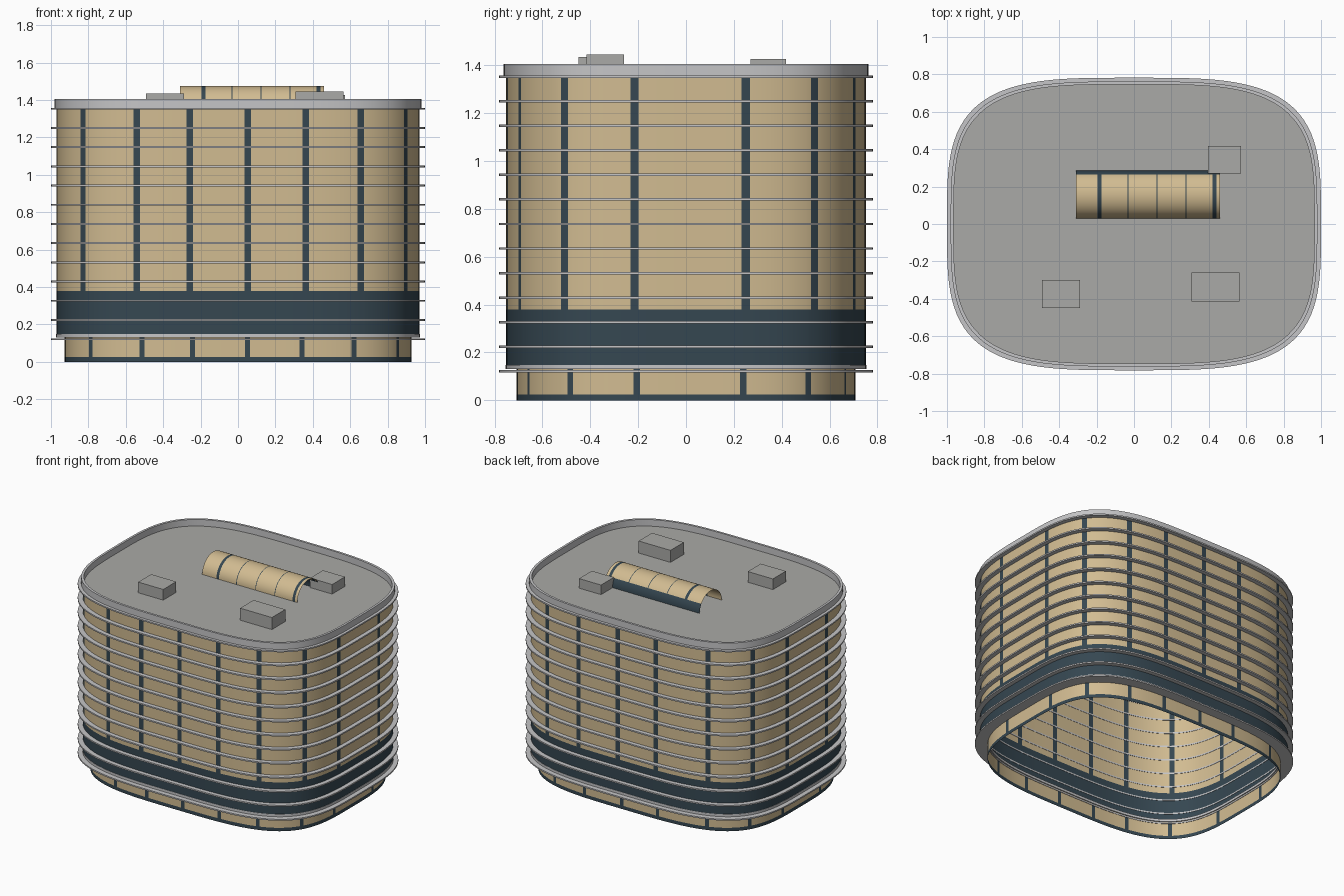
import bpy, math

if "Cube" in bpy.data.objects:
    bpy.data.objects.remove(bpy.data.objects["Cube"])

# Colours
def material(name, rgb):
    m = bpy.data.materials.new(name)
    m.diffuse_color = (*rgb, 1)
    m.use_nodes = True
    m.node_tree.nodes["Principled BSDF"].inputs["Base Color"].default_value = m.diffuse_color
    return m

TAN = material("tan_panel", (0.64, 0.50, 0.285))
DARK = material("dark_glass", (0.036, 0.063, 0.083))
LIGHT = material("light_grey", (0.56, 0.56, 0.57))
ROOF = material("roof_grey", (0.40, 0.40, 0.385))

A, B, N = 1.0, 0.782, 3.6      # half sizes and squareness of the rounded plan


def radius(t, off):
    return (abs(math.cos(t) / (A + off)) ** N + abs(math.sin(t) / (B + off)) ** N) ** (-1 / N)


def point(t, off, z):
    r = radius(t, off)
    return (r * math.cos(t), r * math.sin(t), z)


def build(name, verts, faces, mats, indices=None):
    me = bpy.data.meshes.new(name)
    me.from_pydata(verts, [], faces)
    for m in mats:
        me.materials.append(m)
    if indices:
        me.polygons.foreach_set("material_index", indices)
    me.update()
    ob = bpy.data.objects.new(name, me)
    bpy.context.collection.objects.link(ob)
    bpy.ops.object.select_all(action='DESELECT')
    ob.select_set(True)
    bpy.context.view_layer.objects.active = ob
    bpy.ops.object.shade_smooth_by_angle(angle=math.radians(30))
    return ob


UNIFORM = [-math.pi + 2 * math.pi * i / 160 for i in range(160)]


def loft(name, profile, mats, closed=False, angles=UNIFORM, rule=None):
    """Sweep a profile of (offset, z) points around the rounded plan."""
    n, k = len(angles), len(profile)
    verts = [point(t, o, z) for o, z in profile for t in angles]
    faces, idx = [], []
    for j in range(k if closed else k - 1):
        j2 = (j + 1) % k
        for i in range(n):
            i2 = (i + 1) % n
            faces.append((j * n + i, j * n + i2, j2 * n + i2, j2 * n + i))
            if rule:
                t2 = angles[i2] + (2 * math.pi if i2 == 0 else 0)
                idx.append(rule((angles[i] + t2) / 2, (profile[j][1] + profile[j2][1]) / 2))
    return build(name, verts, faces, mats, idx)


def band(name, outer, inner, z0, z1, mat):
    return loft(name, [(outer, z0), (outer, z1), (inner, z1), (inner, z0)], [mat], closed=True)


# Upright dark joints, given by where they stand on the plan
joints = [(x, -0.75) for x in (-0.561, -0.257, 0.053, 0.364)]
joints += [(-0.834, -0.60), (0.66, -0.70), (0.9, -0.51), (0.965, -0.215), (0.965, 0.25), (0.885, 0.54)]
joints += [(0.635, 0.71), (0.35, 0.75), (0.025, 0.752), (-0.28, 0.75)]
joints += [(-0.67, 0.70), (-0.9, 0.51), (-0.965, 0.21), (-0.965, -0.245)]


def jointed_wall(name, off, zs, width, dark_z):
    spans = []
    for x, y in joints:
        t = math.atan2(y, x)
        p, q = point(t - 0.005, off, 0), point(t + 0.005, off, 0)
        half = width / 2 * 0.01 / math.dist(p, q)
        spans.append((t - half, t + half))
    inside = lambda t: any(a < t < b for a, b in spans)
    near = lambda t: any(a - 0.004 < t < b + 0.004 for a, b in spans)
    angles = sorted([t for t in UNIFORM if not near(t)] + [e for s in spans for e in s])
    loft(name, [(off, z) for z in zs], [TAN, DARK], angles=angles,
         rule=lambda t, z: 1 if z < dark_z or inside(t) else 0)


# Recessed ground floor and main body
jointed_wall("ground_floor_wall", -0.073, (0, 0.025, 0.135), 0.027, 0.025)
jointed_wall("main_wall", -0.03, (0.145, 0.38, 1.357), 0.035, 0.38)
band("overhang_slab", -0.028, -0.08, 0.13, 0.148, LIGHT)

# Projecting floor rings
for i in range(13):
    z = 0.121 + 0.1027 * i
    band(f"floor_ring_{i + 1}", 0, -0.076 if i == 0 else -0.032, z - 0.005, z + 0.005, LIGHT)

# Roof deck and parapet
build("roof_deck", [point(t, -0.03, 1.357) for t in UNIFORM], [tuple(range(len(UNIFORM)))], [ROOF])
band("parapet", -0.02, -0.036, 1.355, 1.405, LIGHT)


# Rooftop plant boxes
def box(name, x0, x1, y0, y1, z0, z1):
    v = [(x, y, z) for z in (z0, z1) for x, y in ((x0, y0), (x1, y0), (x1, y1), (x0, y1))]
    f = [(3, 2, 1, 0), (4, 5, 6, 7)] + [(i, (i + 1) % 4, (i + 1) % 4 + 4, i + 4) for i in range(4)]
    build(name, v, f, [ROOF])


box("plant_box_left", -0.493, -0.29, -0.45, -0.30, 1.35, 1.435)
box("plant_box_right", 0.308, 0.565, -0.415, -0.26, 1.35, 1.445)
box("plant_box_back", 0.395, 0.573, 0.27, 0.418, 1.35, 1.427)

# Open-ended barrel vault with dark joints and a dark back strip
cuts = [(-0.185, 0.02), (-0.033, 0.005), (0.122, 0.005), (0.277, 0.005), (0.43, 0.02)]
xs = sorted([-0.31, 0.46] + [c + s * w / 2 for c, w in cuts for s in (-1, 1)])
steps = 28
verts = [(x, 0.157 - 0.128 * math.cos(math.pi * j / steps), 1.357 + 0.118 * math.sin(math.pi * j / steps))
         for j in range(steps + 1) for x in xs]
faces, idx = [], []
for j in range(steps):
    for i in range(len(xs) - 1):
        a = j * len(xs) + i
        faces.append((a, a + 1, a + 1 + len(xs), a + len(xs)))
        idx.append(1 if i % 2 == 1 or j >= steps - 5 else 0)
build("roof_vault", verts, faces, [TAN, DARK], idx)
